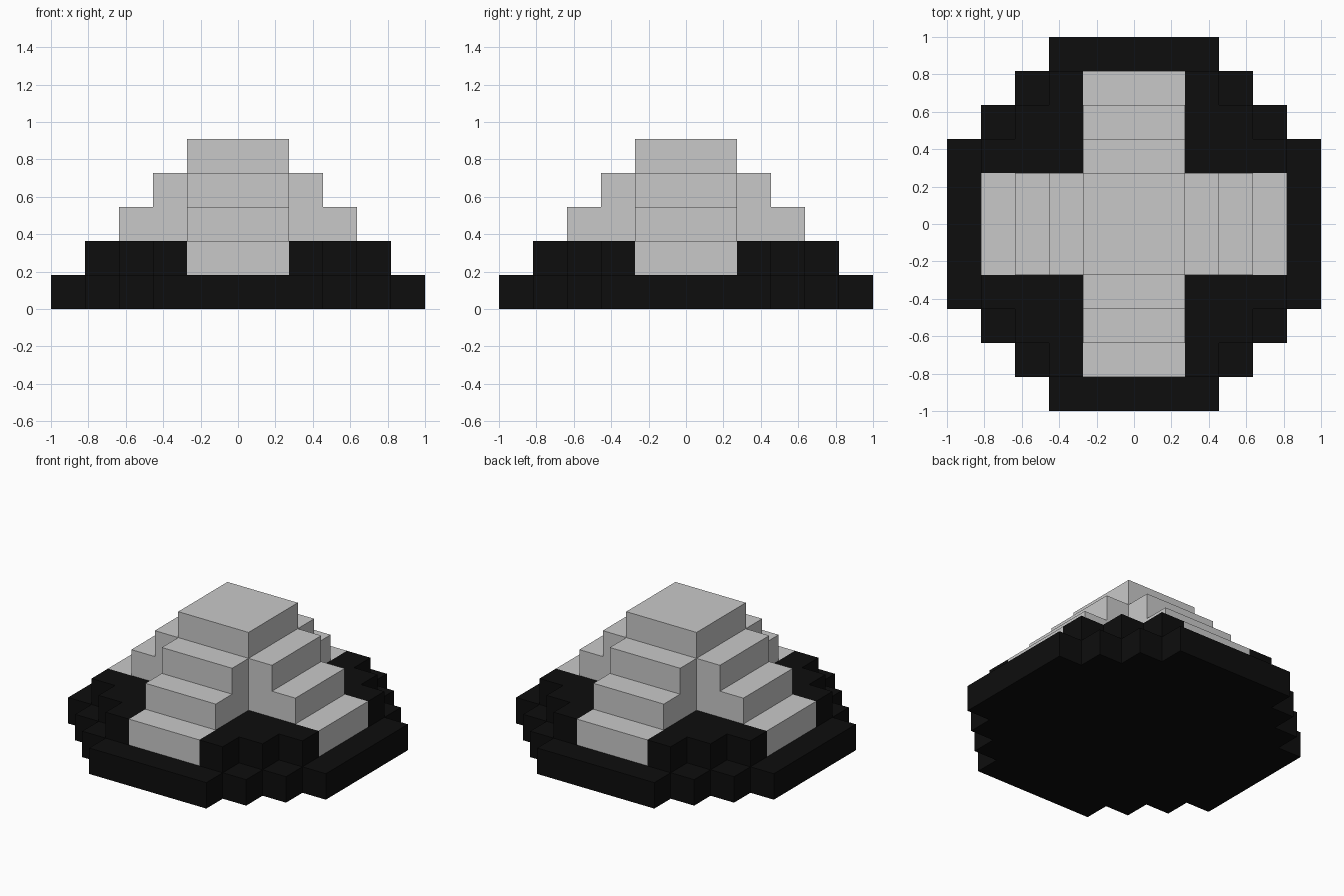
import bpy
import bmesh
from math import pi
from mathutils import Matrix

if "Cube" in bpy.data.objects:
    bpy.data.objects.remove(bpy.data.objects["Cube"])

U = 2 / 11  # size of one block


def material(name, value):
    m = bpy.data.materials.new(name)
    m.diffuse_color = (value, value, value, 1)
    m.use_nodes = True
    m.node_tree.nodes["Principled BSDF"].inputs["Base Color"].default_value = m.diffuse_color
    return m


def finish(name, bm, mat):
    bmesh.ops.remove_doubles(bm, verts=bm.verts, dist=1e-4)
    bmesh.ops.scale(bm, vec=(U, U, U), verts=bm.verts)
    mesh = bpy.data.meshes.new(name)
    bm.to_mesh(mesh)
    bm.free()
    mesh.materials.append(mat)
    obj = bpy.data.objects.new(name, mesh)
    bpy.context.collection.objects.link(obj)
    return obj


def face(bm, pts):
    return bm.faces.new([bm.verts.new(p) for p in pts])


def walls(bm, path, z0, z1):
    # vertical walls along a path running anticlockwise
    for (ax, ay), (bx, by) in zip(path, path[1:]):
        face(bm, [(ax, ay, z0), (bx, by, z0), (bx, by, z1), (ax, ay, z1)])


def four_turns(bm):
    # repeat the geometry at every quarter turn
    source = bm.verts[:] + bm.edges[:] + bm.faces[:]
    for k in (1, 2, 3):
        new = bmesh.ops.duplicate(bm, geom=source)["geom"]
        verts = [g for g in new if isinstance(g, bmesh.types.BMVert)]
        bmesh.ops.rotate(bm, verts=verts, matrix=Matrix.Rotation(k * pi / 2, 3, 'Z'))


def stepped_corner(r):
    # staircase outline of one rounded corner, r = outer half width
    pts = [(r, r - 3)]
    for i in range(1, 4):
        pts += [(r - i, r - 4 + i), (r - i, r - 3 + i)]
    return pts


black = material("black", 0.004)
grey = material("light grey", 0.584)

# Bottom layer: wide stepped disc
bm = bmesh.new()
corner = stepped_corner(5.5)
outline = []
for k in range(4):
    for x, y in corner:
        for _ in range(k):
            x, y = -y, x
        outline.append((x, y))
walls(bm, outline + outline[:1], 0, 1)
face(bm, [(x, y, 1) for x, y in outline])
face(bm, [(x, y, 0) for x, y in reversed(outline)])
finish("base_disc", bm, black)

# Second layer: four black corner terraces between the grey stairs
bm = bmesh.new()
edge = [(4.5, 1.5), (4.5, 2.5), (3.5, 2.5), (3.5, 3.5), (2.5, 3.5), (2.5, 4.5), (1.5, 4.5)]
walls(bm, edge, 1, 2)
face(bm, [(1.5, 1.5, 2)] + [(x, y, 2) for x, y in edge])
four_turns(bm)
finish("corner_terraces", bm, black)

# Grey stairs on four sides, with the sides open below the terrace level
bm = bmesh.new()
steps = [(4.5, 1), (4.5, 2), (3.5, 2), (3.5, 3), (2.5, 3), (2.5, 4), (1.5, 4), (1.5, 5)]
for (ax, az), (bx, bz) in zip(steps, steps[1:]):
    face(bm, [(ax, -1.5, az), (ax, 1.5, az), (bx, 1.5, bz), (bx, -1.5, bz)])
side = [(1.5, 2)] + steps[2:7]
face(bm, [(x, -1.5, z) for x, z in side])
face(bm, [(x, 1.5, z) for x, z in reversed(side)])
four_turns(bm)
# Flat top of the mound
face(bm, [(-1.5, -1.5, 5), (1.5, -1.5, 5), (1.5, 1.5, 5), (-1.5, 1.5, 5)])
finish("stepped_mound", bm, grey)
